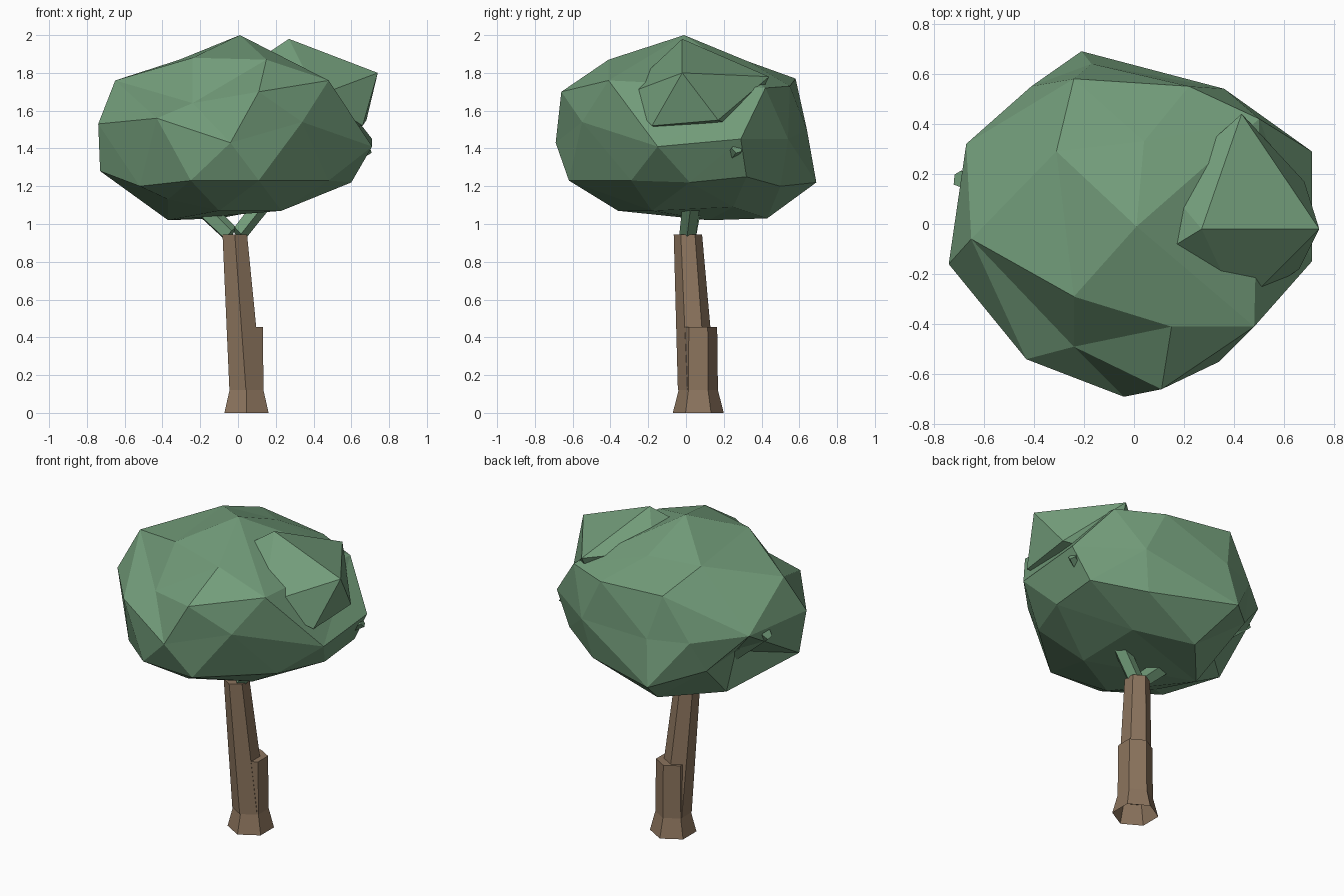
import bpy, bmesh, math
from mathutils import Vector

if "Cube" in bpy.data.objects:
    bpy.data.objects.remove(bpy.data.objects["Cube"])


def material(name, color):
    m = bpy.data.materials.new(name)
    m.diffuse_color = (*color, 1)
    m.use_nodes = True
    m.node_tree.nodes["Principled BSDF"].inputs["Base Color"].default_value = m.diffuse_color
    return m


LEAF = material("leaf_green", (0.17, 0.335, 0.195))
BARK = material("bark_brown", (0.26, 0.175, 0.11))


def finish(bm, name, mat):
    bmesh.ops.recalc_face_normals(bm, faces=bm.faces)
    me = bpy.data.meshes.new(name)
    bm.to_mesh(me)
    bm.free()
    me.materials.append(mat)
    ob = bpy.data.objects.new(name, me)
    bpy.context.collection.objects.link(ob)
    return ob


def tube(name, mat, stations, sides=6, turn=0.0, start_cap=True, upright=True):
    """Stack of polygon rings; each station is (x, y, z, radius)."""
    bm = bmesh.new()
    rings = []
    axis = Vector(stations[-1][:3]) - Vector(stations[0][:3])
    q = Vector((0, 0, 1)).rotation_difference(Vector((0, 0, 1)) if upright else axis)
    for x, y, z, r in stations:
        ring = []
        for i in range(sides):
            a = turn + math.tau * i / sides
            off = q @ Vector((r * math.cos(a), r * math.sin(a), 0))
            ring.append(bm.verts.new(Vector((x, y, z)) + off))
        rings.append(ring)
    for a, b in zip(rings, rings[1:]):
        for i in range(sides):
            j = (i + 1) % sides
            bm.faces.new((a[i], a[j], b[j], b[i]))
    bm.faces.new(rings[-1])
    if start_cap:
        bm.faces.new(rings[0][::-1])
    return finish(bm, name, mat)


def faceted_blob(name, points, centre):
    """Triangulate points by their direction from the centre, keeping small dents."""
    c = Vector(centre)
    bm = bmesh.new()
    target = {}
    for p in points:
        d = Vector(p) - c
        v = bm.verts.new(Vector((d.x, d.y, d.z * 1.5)).normalized())
        target[v] = Vector(p)
    bmesh.ops.convex_hull(bm, input=bm.verts[:])
    for v in bm.verts:
        v.co = target[v]
    return finish(bm, name, LEAF)


# Trunk: flared hexagonal stump sleeve and a leaning tapered stem
tube("trunk_base", BARK, [(0.045, 0.065, 0, 0.135), (0.045, 0.065, 0.12, 0.104),
                          (0.045, 0.065, 0.455, 0.1)], turn=math.pi / 2, start_cap=False)
tube("trunk_stem", BARK, [(0.042, 0.058, 0.12, 0.101), (-0.017, 0.01, 0.945, 0.075)],
     turn=math.pi / 2)

# Branches: fork below the crown, tips poking through the sides
tube("branch_left", LEAF, [(-0.04, 0.01, 0.945, 0.048), (-0.17, 0.03, 1.07, 0.052),
                           (-0.70, 0.18, 1.50, 0.035)], sides=5, upright=False)
tube("branch_right", LEAF, [(0.0, 0.01, 0.945, 0.048), (0.13, 0.03, 1.11, 0.05),
                            (0.69, 0.27, 1.4, 0.03)], sides=5, upright=False)

# Main crown
crown = [
    (0.01, -0.01, 2.0), (-0.24, -0.29, 1.88), (0.15, -0.41, 1.87), (-0.31, 0.29, 1.87),
    (0.04, 0.33, 1.86), (-0.65, -0.06, 1.76), (-0.24, 0.58, 1.77), (0.22, 0.55, 1.73),
    (0.50, 0.42, 1.72), (0.48, -0.41, 1.76), (0.11, -0.66, 1.70), (-0.24, -0.49, 1.64),
    (-0.43, -0.54, 1.56), (-0.04, -0.69, 1.43), (0.34, -0.55, 1.54), (0.71, -0.15, 1.41),
    (0.71, 0.29, 1.45), (0.36, 0.54, 1.45), (-0.41, 0.55, 1.5), (-0.67, 0.32, 1.53),
    (-0.74, -0.16, 1.53), (-0.73, -0.10, 1.28), (-0.52, -0.36, 1.2), (-0.25, -0.6, 1.23),
    (0.11, -0.62, 1.23), (0.48, -0.29, 1.23), (0.60, 0.02, 1.22), (0.60, 0.32, 1.25),
    (0.31, 0.5, 1.2), (-0.21, 0.69, 1.22), (-0.10, 0.43, 1.03), (-0.37, 0.12, 1.02),
    (-0.46, 0.45, 1.3), (-0.45, 0.14, 1.31), (-0.1, -0.36, 1.07), (0.23, -0.18, 1.07),
    (0.22, 0.25, 1.09), (-0.37, -0.25, 1.13), (-0.17, 0.64, 1.5),
]
faceted_blob("crown", crown, (0, 0, 1.45))

# Smaller leaf clump on the upper right
clump = [
    (0.27, -0.02, 1.98), (0.74, -0.02, 1.80), (0.43, 0.44, 1.78), (0.66, -0.18, 1.52),
    (0.68, 0.17, 1.55), (0.09, -0.13, 1.86), (0.12, 0.16, 1.8), (0.42, -0.34, 1.68),
    (0.4, 0.3, 1.5), (0.3, 0.0, 1.45),
]
faceted_blob("leaf_clump", clump, (0.42, 0.05, 1.7))
